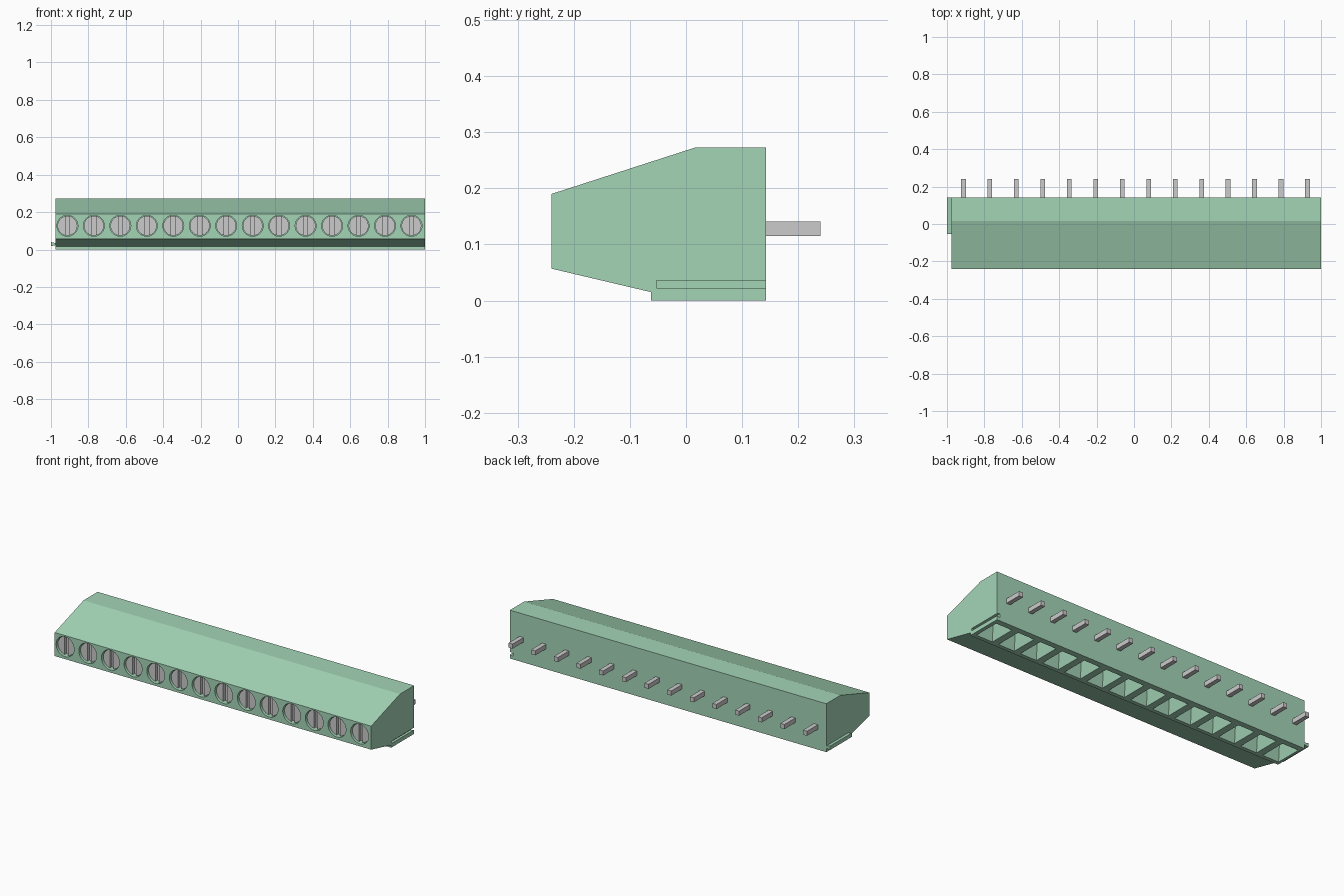
import bpy, bmesh, math
from mathutils import Vector

if "Cube" in bpy.data.objects:
    bpy.data.objects.remove(bpy.data.objects["Cube"])

COUNT, PITCH, X0 = 14, 0.1415, -0.912
XS = [X0 + i * PITCH for i in range(COUNT)]
SCREW_Z = 0.127

green = bpy.data.materials.new("green_plastic")
green.diffuse_color = (0.37, 0.66, 0.47, 1)
green.use_nodes = True
green.node_tree.nodes["Principled BSDF"].inputs["Base Color"].default_value = green.diffuse_color


def prism(bm, pts, vec):
    """Closed prism: a planar loop of points swept along vec."""
    a = [bm.verts.new(p) for p in pts]
    b = [bm.verts.new(Vector(p) + Vector(vec)) for p in pts]
    loft(bm, a, b)


def loft(bm, a, b):
    bm.faces.new(a)
    bm.faces.new(b[::-1])
    for i in range(len(a)):
        j = (i + 1) % len(a)
        bm.faces.new((a[i], b[i], b[j], a[j]))


def finish(bm, name, mat=None):
    bmesh.ops.recalc_face_normals(bm, faces=bm.faces)
    me = bpy.data.meshes.new(name)
    bm.to_mesh(me)
    bm.free()
    ob = bpy.data.objects.new(name, me)
    bpy.context.collection.objects.link(ob)
    if mat:
        me.materials.append(mat)
    return ob


def arc(cx, r, y, start, end, n):
    return [(cx + r * math.cos(start + (end - start) * i / n), y,
             SCREW_Z + r * math.sin(start + (end - start) * i / n)) for i in range(n + 1)]


def rect(cx, cy, w, d, z):
    return [(cx + sx * w / 2, cy + sy * d / 2, z)
            for sx, sy in ((-1, -1), (1, -1), (1, 1), (-1, 1))]


# Housing: side profile swept along x
profile = [(-0.24, 0.057), (-0.24, 0.19), (0.017, 0.273), (0.143, 0.273),
           (0.143, 0), (-0.062, 0), (-0.062, 0.015)]
bm = bmesh.new()
prism(bm, [(-0.977, y, z) for y, z in profile], (1.977, 0, 0))
housing = finish(bm, "housing", green)

# Cutters: screw bores, tapered wire entries and the dovetail groove
bm = bmesh.new()
for x in XS:
    prism(bm, arc(x, 0.056, -0.26, 0, 2 * math.pi, 32)[:-1], (0, 0.07, 0))
    low = [bm.verts.new(p) for p in rect(x, 0.035, 0.104, 0.154, -0.005)]
    top = [bm.verts.new(p) for p in rect(x, 0.035, 0.05, 0.07, 0.12)]
    loft(bm, low, top)
prism(bm, [(1.002, -0.053, 0.023), (1.002, -0.053, 0.035),
           (0.98, -0.053, 0.04), (0.98, -0.053, 0.018)], (0, 0.22, 0))
cutter = finish(bm, "opening_cutter", green)
cutter.hide_render = True

mod = housing.modifiers.new("openings", "BOOLEAN")
mod.operation, mod.solver, mod.object = "DIFFERENCE", "EXACT", cutter
bpy.context.view_layer.objects.active = housing
bpy.ops.object.modifier_apply(modifier=mod.name)
bpy.data.objects.remove(cutter)

# Dovetail rail on the left end
bm = bmesh.new()
prism(bm, [(-0.977, -0.053, 0.023), (-0.977, -0.053, 0.035),
           (-1, -0.053, 0.04), (-1, -0.053, 0.018)], (0, 0.196, 0))
finish(bm, "joining_rail", green)

# Slotted screws: a disc with two raised half heads
bm = bmesh.new()
R, SLOT = 0.053, 0.011
t = math.acos(SLOT / R)
for x in XS:
    prism(bm, arc(x, R, -0.21, 0, 2 * math.pi, 32)[:-1], (0, 0.02, 0))
    for mid in (0, math.pi):
        prism(bm, arc(x, R, -0.228, mid - t, mid + t, 14), (0, 0.018, 0))
finish(bm, "clamp_screws")

# Solder pins out of the back
bm = bmesh.new()
for x in XS:
    prism(bm, rect(x, 0.1915, 0.025, 0.097, 0.115), (0, 0, 0.026))
finish(bm, "solder_pins")

# Smooth only the round walls
for name in ("housing", "clamp_screws"):
    bpy.ops.object.select_all(action="DESELECT")
    ob = bpy.data.objects[name]
    ob.select_set(True)
    bpy.context.view_layer.objects.active = ob
    bpy.ops.object.shade_smooth_by_angle(angle=math.radians(14))
